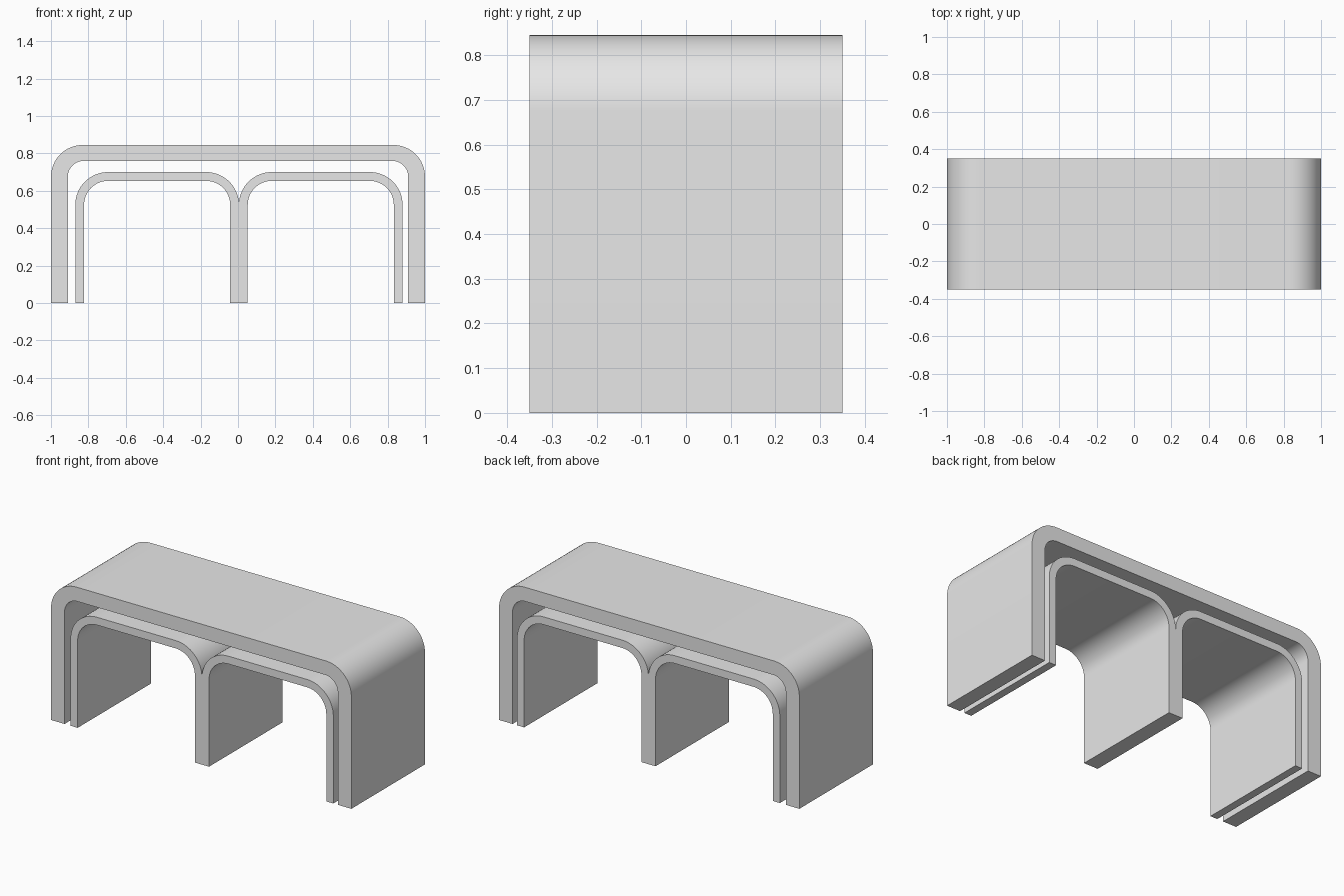
import bpy, bmesh
from math import sin, cos, pi, radians
from mathutils import Vector

cube = bpy.data.objects.get("Cube")
if cube:
    bpy.data.objects.remove(cube, do_unlink=True)

DEPTH = 0.70
STEPS = 16

grey = bpy.data.materials.new("light_grey")
grey.use_nodes = True
grey.diffuse_color = (0.8, 0.8, 0.8, 1)
grey.node_tree.nodes["Principled BSDF"].inputs["Base Color"].default_value = (0.8, 0.8, 0.8, 1)


def arch(x0, x1, top, radius):
    """Open arch line from the left foot, over the top, to the right foot."""
    pts = [(x0, 0)]
    for cx, start in ((x0 + radius, pi), (x1 - radius, pi / 2)):
        for i in range(STEPS + 1):
            a = start - i * pi / 2 / STEPS
            pts.append((cx + radius * cos(a), top - radius + radius * sin(a)))
    return pts + [(x1, 0)]


def extrude_profile(name, outline):
    """Solid with the given front outline, running the full depth."""
    bm = bmesh.new()
    front = bm.faces.new([bm.verts.new((x, -DEPTH / 2, z)) for x, z in outline])
    result = bmesh.ops.extrude_face_region(bm, geom=[front], use_keep_orig=True)
    moved = [g for g in result["geom"] if isinstance(g, bmesh.types.BMVert)]
    bmesh.ops.translate(bm, verts=moved, vec=Vector((0, DEPTH, 0)))
    bmesh.ops.recalc_face_normals(bm, faces=bm.faces)
    mesh = bpy.data.meshes.new(name)
    bm.to_mesh(mesh)
    bm.free()
    mesh.materials.append(grey)
    obj = bpy.data.objects.new(name, mesh)
    bpy.context.collection.objects.link(obj)
    bpy.ops.object.select_all(action="DESELECT")
    obj.select_set(True)
    bpy.context.view_layer.objects.active = obj
    bpy.ops.object.shade_smooth_by_angle(angle=radians(30))
    return obj


# Thick outer bench shell
extrude_profile("bench_shell",
                arch(-1, 1, 0.845, 0.17) + arch(-0.91, 0.91, 0.76, 0.085)[::-1])

# Thin double arch nested underneath, sharing one centre leg
LEFT, MID, RIGHT, TOP, WALL, R = -0.87, 0.005, 0.88, 0.70, 0.047, 0.175
outer = arch(LEFT, MID, TOP, R)[:-1] + arch(MID, RIGHT, TOP, R)[2:]
inner = (arch(LEFT + WALL, MID - WALL, TOP - WALL, R - WALL)
         + arch(MID + WALL, RIGHT - WALL, TOP - WALL, R - WALL))
extrude_profile("double_arch", outer + inner[::-1])
